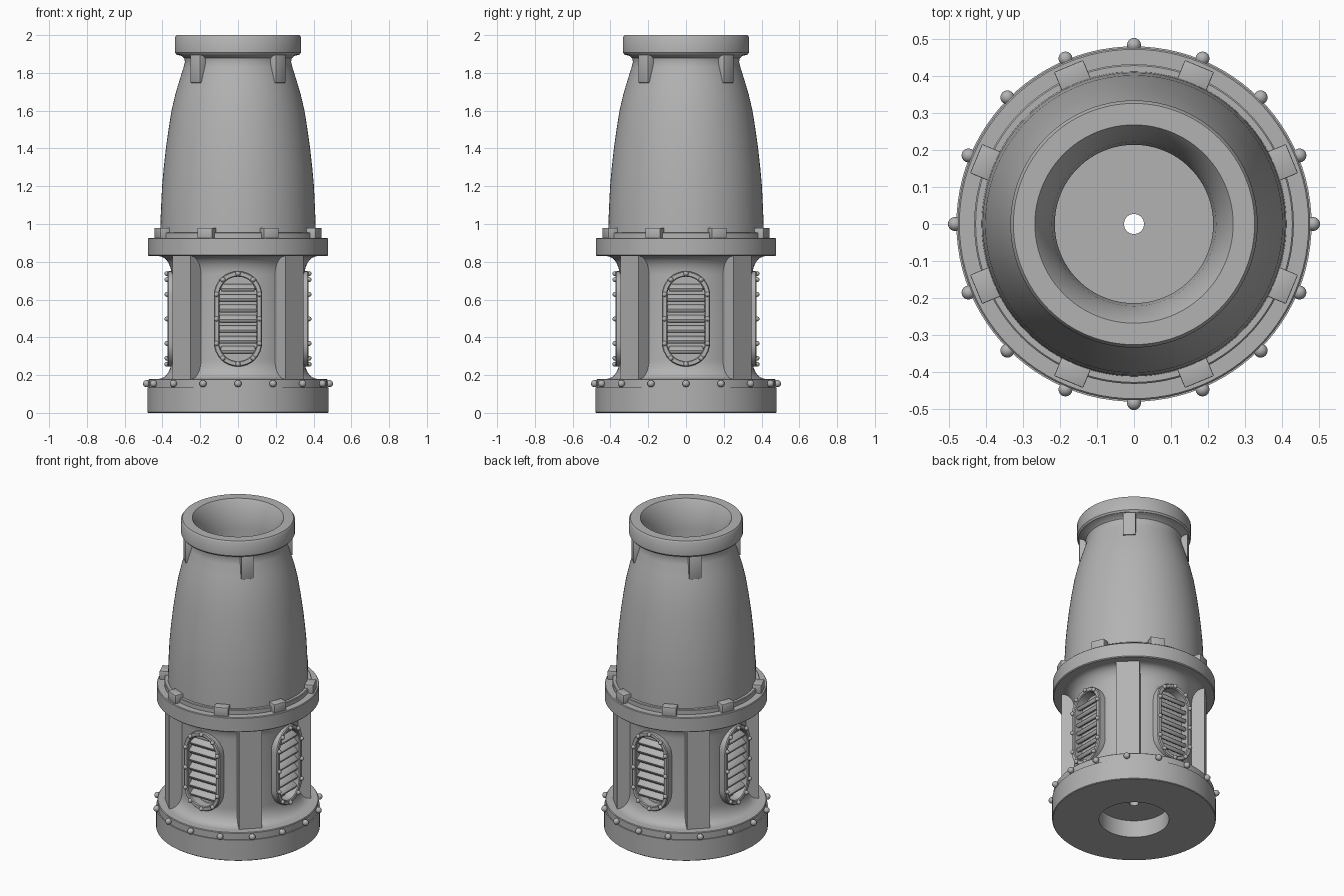
import bpy, bmesh, math
from mathutils import Matrix, Vector

if "Cube" in bpy.data.objects:
    bpy.data.objects.remove(bpy.data.objects["Cube"])

grey = bpy.data.materials.new("plain grey")
grey.use_nodes = True
COLOUR = (0.45, 0.45, 0.45, 1)
grey.diffuse_color = COLOUR
grey.node_tree.nodes["Principled BSDF"].inputs["Base Color"].default_value = COLOUR


def finish(name, bm, angle=35):
    """Turn a bmesh into a named, shaded object."""
    bmesh.ops.recalc_face_normals(bm, faces=bm.faces)
    mesh = bpy.data.meshes.new(name)
    bm.to_mesh(mesh)
    bm.free()
    mesh.materials.append(grey)
    obj = bpy.data.objects.new(name, mesh)
    bpy.context.collection.objects.link(obj)
    bpy.ops.object.select_all(action='DESELECT')
    obj.select_set(True)
    bpy.context.view_layer.objects.active = obj
    bpy.ops.object.shade_smooth_by_angle(angle=math.radians(angle))
    return obj


def skin(bm, loops, close):
    """Join successive vertex loops with quads."""
    rings = [[bm.verts.new(p) for p in loop] for loop in loops]
    pairs = list(zip(rings, rings[1:]))
    if close:
        pairs.append((rings[-1], rings[0]))
    for a, b in pairs:
        n = len(a)
        for i in range(n):
            j = (i + 1) % n
            bm.faces.new((a[i], a[j], b[j], b[i]))
    if not close:
        bm.faces.new(rings[0])
        bm.faces.new(rings[-1])


def lathe(name, profile, sides=96):
    """Revolve a closed (radius, height) outline round z."""
    bm = bmesh.new()
    steps = [2 * math.pi * i / sides for i in range(sides)]
    skin(bm, [[(r * math.cos(a), r * math.sin(a), z) for a in steps] for r, z in profile], True)
    return finish(name, bm)


WINDOW_Z, STRAIGHT = 0.4975, 0.1245


def stadium(w, depth, arc=16):
    """Upright rounded slot outline on the front side."""
    pts = []
    for side in (1, -1):
        for i in range(arc + 1):
            a = math.pi * i / arc + (0 if side > 0 else math.pi)
            pts.append((w * math.cos(a), -depth, WINDOW_Z + side * STRAIGHT + w * math.sin(a)))
    return pts


def box(bm, size, centre, turn=Matrix(), bevel=0.0):
    made = bmesh.ops.create_cube(bm, size=1)["verts"]
    bmesh.ops.transform(bm, verts=made, matrix=Matrix.Translation(centre) @ turn @ Matrix.Diagonal((*size, 1)))
    if bevel:
        edges = list({e for v in made for e in v.link_edges})
        bmesh.ops.bevel(bm, geom=edges, offset=bevel, segments=2, affect='EDGES', profile=0.5)


def around(obj, count, start=0):
    """Repeat a front part evenly round the axis."""
    for k in range(count):
        part = obj if k == 0 else obj.copy()
        if k:
            part.name = f"{obj.name}_{k + 1}"
            bpy.context.collection.objects.link(part)
        part.rotation_euler.z = math.radians(start + k * 360 / count)


BORE = 0.027

# Base drum with recess underneath
lathe("base", [(BORE, 0.11), (0.205, 0.11), (0.205, 0), (0.476, 0), (0.48, 0.004), (0.48, 0.135),
               (0.473, 0.135), (0.473, 0.176), (0.469, 0.18), (BORE, 0.18)])

# Waisted column with flared ends
R, FLARE = 0.352, 0.07
arc = [i * math.pi / 16 for i in range(9)]
low = [(R + FLARE * (1 - math.sin(a)), 0.18 + 0.1 * (1 - math.cos(a))) for a in arc]
high = [(r, 1.01 - z) for r, z in reversed(low)]
column = lathe("column", [(BORE, 0.18)] + low + high + [(BORE, 0.83)])

# Window recesses cut into the column
bm = bmesh.new()
skin(bm, [stadium(0.102, 0.5), stadium(0.102, 0.315)], False)
cutter = finish("window_cutter", bm)
cutter.hide_render = True
for k in range(4):
    cutter.rotation_euler.z = k * math.pi / 2
    bpy.context.view_layer.update()
    bpy.context.view_layer.objects.active = column
    cut = column.modifiers.new("window", 'BOOLEAN')
    cut.operation, cut.object, cut.solver = 'DIFFERENCE', cutter, 'EXACT'
    bpy.ops.object.modifier_apply(modifier=cut.name)
bpy.data.objects.remove(cutter)

# Window frames
bm = bmesh.new()
skin(bm, [stadium(w, d) for w, d in ((0.128, 0.31), (0.128, 0.367), (0.123, 0.373),
                                     (0.104, 0.373), (0.099, 0.368), (0.099, 0.31))], True)
around(finish("window_frame", bm), 4)

# Tilted louvre slats
bm = bmesh.new()
for i in range(-3, 4):
    z = i * 0.055
    over = max(0, abs(z) - STRAIGHT)
    half = math.sqrt(0.1 ** 2 - over ** 2)
    box(bm, (2 * half, 0.046, 0.026), (0, -0.34, WINDOW_Z + z), Matrix.Rotation(math.radians(35), 4, 'X'), 0.008)
around(finish("louvre_slats", bm), 4)

# Frame rivets
bm = bmesh.new()
for x, z in [(0, 0.24), (0.08, 0.208), (0.114, 0.13), (0.114, 0)]:
    for px, pz in {(x, z), (-x, z), (x, -z), (-x, -z)}:
        bmesh.ops.create_uvsphere(bm, u_segments=12, v_segments=8, radius=0.013,
                                  matrix=Matrix.Translation((px, -0.376, WINDOW_Z + pz)))
around(finish("frame_rivets", bm, 60), 4)

# Corner pillars
bm = bmesh.new()
box(bm, (0.136, 0.12, 0.65), (0, -0.362, 0.505))
around(finish("pillar", bm), 4, 45)

# Base bolts
bm = bmesh.new()
bmesh.ops.create_uvsphere(bm, u_segments=16, v_segments=10, radius=0.019,
                          matrix=Matrix.Translation((0, -0.484, 0.155)))
around(finish("base_bolt", bm, 60), 16)

# Middle flange with seating ring
lathe("flange", [(BORE, 0.83), (0.471, 0.83), (0.476, 0.835), (0.476, 0.922), (0.472, 0.926),
                 (0.432, 0.926), (0.432, 0.952), (0.428, 0.956), (BORE, 0.956)])

# Flange clamps
bm = bmesh.new()
box(bm, (0.085, 0.06, 0.06), (0, -0.432, 0.95), bevel=0.003)
around(finish("clamp", bm), 8, 22.5)

# Tapered hollow nozzle with rim
lathe("nozzle", [(BORE, 0.95), (0.412, 0.95), (0.409, 1.05), (0.402, 1.2), (0.393, 1.3), (0.382, 1.4),
                 (0.368, 1.5), (0.352, 1.6), (0.331, 1.69), (0.31, 1.76), (0.288, 1.83), (0.281, 1.86),
                 (0.285, 1.878), (0.3, 1.89), (0.326, 1.897), (0.334, 1.907), (0.334, 1.988), (0.326, 2.0),
                 (0.268, 2.0), (0.258, 1.985), (0.238, 1.94), (0.222, 1.89), (0.214, 1.83),
                 (0.214, 1.0), (BORE, 1.0)])

# Ribs under the rim
bm = bmesh.new()
box(bm, (0.074, 0.07, 0.155), (0, -0.285, 1.825), bevel=0.003)
around(finish("rim_rib", bm), 4, 45)
